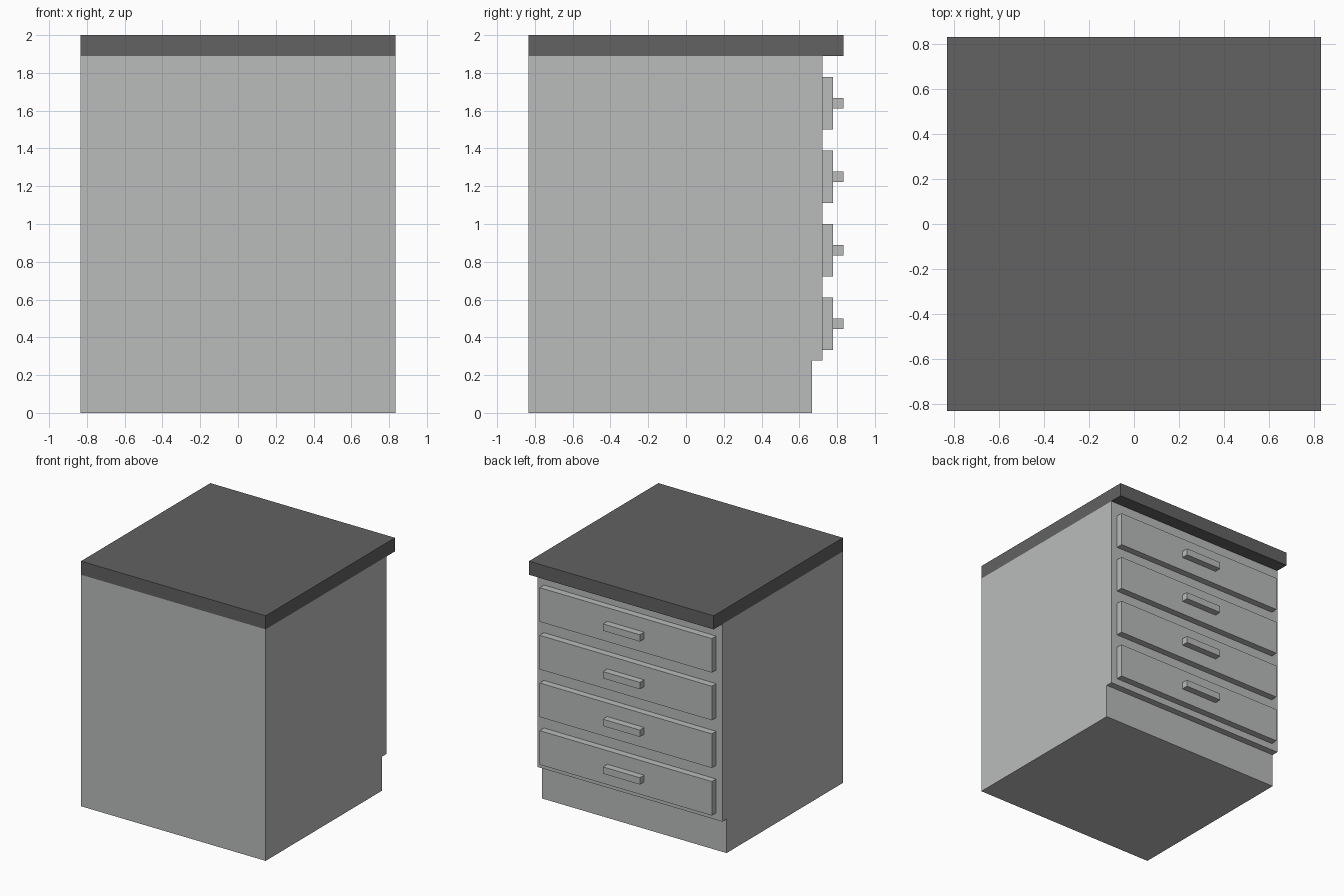
import bpy
import bmesh

if "Cube" in bpy.data.objects:
    bpy.data.objects.remove(bpy.data.objects["Cube"])

U = 1 / 18  # the cabinet sits on a regular 1/18 unit module


def material(name, colour):
    m = bpy.data.materials.new(name)
    m.diffuse_color = (*colour, 1)
    m.use_nodes = True
    m.node_tree.nodes["Principled BSDF"].inputs["Base Color"].default_value = m.diffuse_color
    return m


grey = material("light grey paint", (0.491, 0.503, 0.497))
dark = material("dark grey worktop", (0.122, 0.122, 0.122))


def extrude_x(name, profile, half_width, mat):
    """Solid made from a (y, z) profile swept across x; sizes in modules."""
    bm = bmesh.new()
    face = bm.faces.new([bm.verts.new((-half_width * U, y * U, z * U)) for y, z in profile])
    swept = bmesh.ops.extrude_face_region(bm, geom=[face])["geom"]
    verts = [v for v in swept if isinstance(v, bmesh.types.BMVert)]
    bmesh.ops.translate(bm, verts=verts, vec=(2 * half_width * U, 0, 0))
    bmesh.ops.recalc_face_normals(bm, faces=bm.faces)
    mesh = bpy.data.meshes.new(name)
    bm.to_mesh(mesh)
    bm.free()
    mesh.materials.append(mat)
    obj = bpy.data.objects.new(name, mesh)
    bpy.context.collection.objects.link(obj)


def box(name, half_width, y0, y1, z0, z1, mat):
    extrude_x(name, [(y0, z0), (y1, z0), (y1, z1), (y0, z1)], half_width, mat)


# Cabinet body with recessed toe kick on the drawer side
extrude_x("cabinet_body",
          [(-15, 0), (12, 0), (12, 5), (13, 5), (13, 34), (-15, 34)], 15, grey)

# Worktop overhanging the drawers
box("worktop", 15, -15, 15, 34, 36, dark)

# Four drawer fronts with bar handles
for i in range(4):
    z = 6 + 7 * i
    box(f"drawer_front_{i + 1}", 14, 13, 14, z, z + 5, grey)
    box(f"drawer_handle_{i + 1}", 3, 14, 15, z + 2, z + 3, grey)
